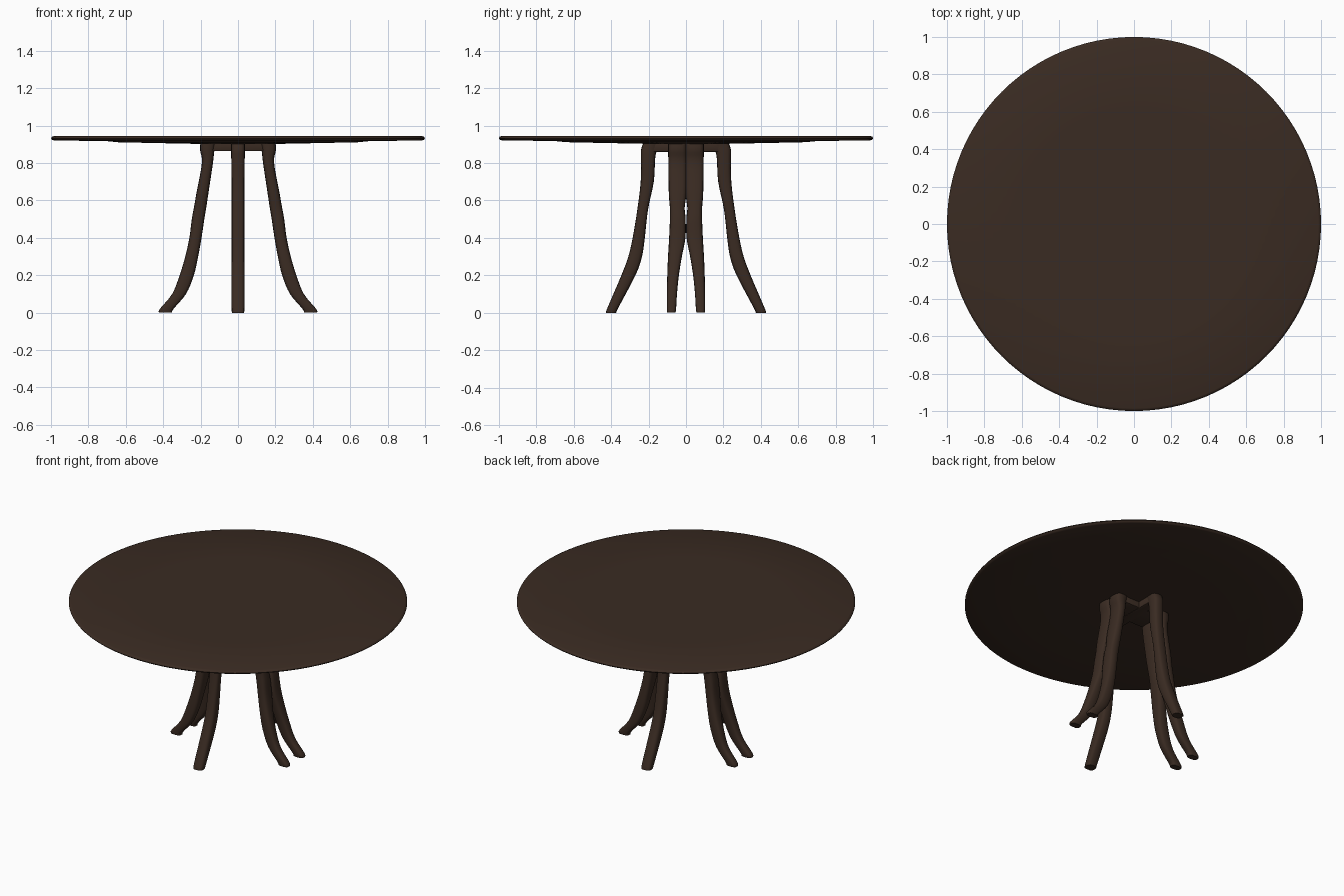
import bpy, bmesh, math
from mathutils import Vector

if "Cube" in bpy.data.objects:
    bpy.data.objects.remove(bpy.data.objects["Cube"])

wood = bpy.data.materials.new("dark_wood")
wood.diffuse_color = (0.042, 0.024, 0.016, 1)
wood.use_nodes = True
wood.node_tree.nodes["Principled BSDF"].inputs["Base Color"].default_value = wood.diffuse_color


def finish(name, bm, angle=40):
    bmesh.ops.recalc_face_normals(bm, faces=bm.faces)
    mesh = bpy.data.meshes.new(name)
    bm.to_mesh(mesh)
    bm.free()
    mesh.materials.append(wood)
    ob = bpy.data.objects.new(name, mesh)
    bpy.context.collection.objects.link(ob)
    bpy.ops.object.select_all(action='DESELECT')
    ob.select_set(True)
    bpy.context.view_layer.objects.active = ob
    bpy.ops.object.shade_smooth_by_angle(angle=math.radians(angle))
    return ob


def smooth(keys, steps=4):
    """Catmull-Rom interpolation through rows of numbers."""
    rows = [Vector(k) for k in keys]
    out = []
    for i in range(len(rows) - 1):
        a, b = rows[max(i - 1, 0)], rows[i]
        c, d = rows[i + 1], rows[min(i + 2, len(rows) - 1)]
        for s in range(steps):
            t = s / steps
            out.append(0.5 * (2 * b + (c - a) * t + (2 * a - 5 * b + 4 * c - d) * t * t
                              + (3 * b - a - 3 * c + d) * t ** 3))
    return out + [rows[-1]]


def lathe(name, profile, n=96):
    bm = bmesh.new()
    rings = [[bm.verts.new((r * math.cos(2 * math.pi * i / n), r * math.sin(2 * math.pi * i / n), z))
              for i in range(n)] for r, z in profile]
    for a, b in zip(rings, rings[1:]):
        for i in range(n):
            bm.faces.new((a[i], a[(i + 1) % n], b[(i + 1) % n], b[i]))
    bm.faces.new(rings[0])
    bm.faces.new(rings[-1])
    return finish(name, bm)


def leg(name, keys, place, n=16):
    """Keys: z, inner and outer radial edge, inner and outer side edge."""
    bm = bmesh.new()
    rings = []
    for z, u0, u1, v0, v1 in smooth(keys):
        ring = []
        for i in range(n):
            a = 2 * math.pi * i / n
            c, s = math.cos(a), math.sin(a)
            cu = math.copysign(abs(c) ** 0.65, c)
            sv = math.copysign(abs(s) ** 0.65, s)
            u = (u0 + u1) / 2 + cu * (u1 - u0) / 2
            v = (v0 + v1) / 2 + sv * (v1 - v0) / 2
            ring.append(bm.verts.new((*place(u, v), z)))
        rings.append(ring)
    for a, b in zip(rings, rings[1:]):
        for i in range(n):
            bm.faces.new((a[i], a[(i + 1) % n], b[(i + 1) % n], b[i]))
    bm.faces.new(rings[0])
    bm.faces.new(rings[-1])
    return finish(name, bm, 50)


def rail(name, size, z):
    bm = bmesh.new()
    bmesh.ops.create_cube(bm, size=1)
    for v in bm.verts:
        v.co = Vector((v.co.x * size[0], v.co.y * size[1], v.co.z * size[2] + z))
    bmesh.ops.bevel(bm, geom=bm.edges[:], offset=0.008, segments=2, affect='EDGES', profile=0.5)
    return finish(name, bm)


# Round top with a softened rim and slightly swelling underside
lathe("table_top", [(0.2, 0.902), (0.45, 0.907), (0.64, 0.911), (0.7, 0.917), (0.985, 0.921),
                    (0.995, 0.925), (1.0, 0.932), (0.995, 0.940), (0.985, 0.944), (0.6, 0.945)])

# Single legs at front and back
single = [(0, 0.372, 0.425, -0.031, 0.031), (0.02, 0.365, 0.422, -0.034, 0.034),
          (0.2, 0.27, 0.345, -0.035, 0.035), (0.3, 0.235, 0.308, -0.034, 0.034),
          (0.4, 0.22, 0.285, -0.034, 0.034), (0.55, 0.203, 0.26, -0.034, 0.034),
          (0.7, 0.172, 0.242, -0.034, 0.034), (0.82, 0.165, 0.24, -0.036, 0.036),
          (0.87, 0.155, 0.24, -0.037, 0.037), (0.915, 0.14, 0.225, -0.037, 0.037)]
leg("front_leg", single, lambda u, v: (v, -u))
leg("back_leg", single, lambda u, v: (v, u))

# Paired legs on each side, splaying apart towards the floor
paired = [(0, 0.352, 0.422, 0.057, 0.1), (0.02, 0.345, 0.418, 0.053, 0.102),
          (0.1, 0.278, 0.352, 0.048, 0.102), (0.2, 0.236, 0.312, 0.038, 0.1),
          (0.3, 0.213, 0.282, 0.022, 0.096), (0.4, 0.195, 0.26, 0.003, 0.09),
          (0.5, 0.18, 0.247, 0.002, 0.086), (0.56, 0.17, 0.236, 0.007, 0.086),
          (0.64, 0.158, 0.222, -0.002, 0.092), (0.8, 0.134, 0.193, -0.003, 0.094),
          (0.87, 0.126, 0.203, -0.003, 0.096), (0.915, 0.115, 0.2, -0.003, 0.096)]
for sx, side in ((-1, "left"), (1, "right")):
    for sy, end in ((-1, "front"), (1, "back")):
        leg(f"{side}_{end}_leg", paired, lambda u, v, sx=sx, sy=sy: (sx * u, sy * v))

# Crossed rails that tie the legs together under the top
rail("cross_rail_x", (0.32, 0.17, 0.05), 0.888)
rail("cross_rail_y", (0.068, 0.4, 0.05), 0.884)
